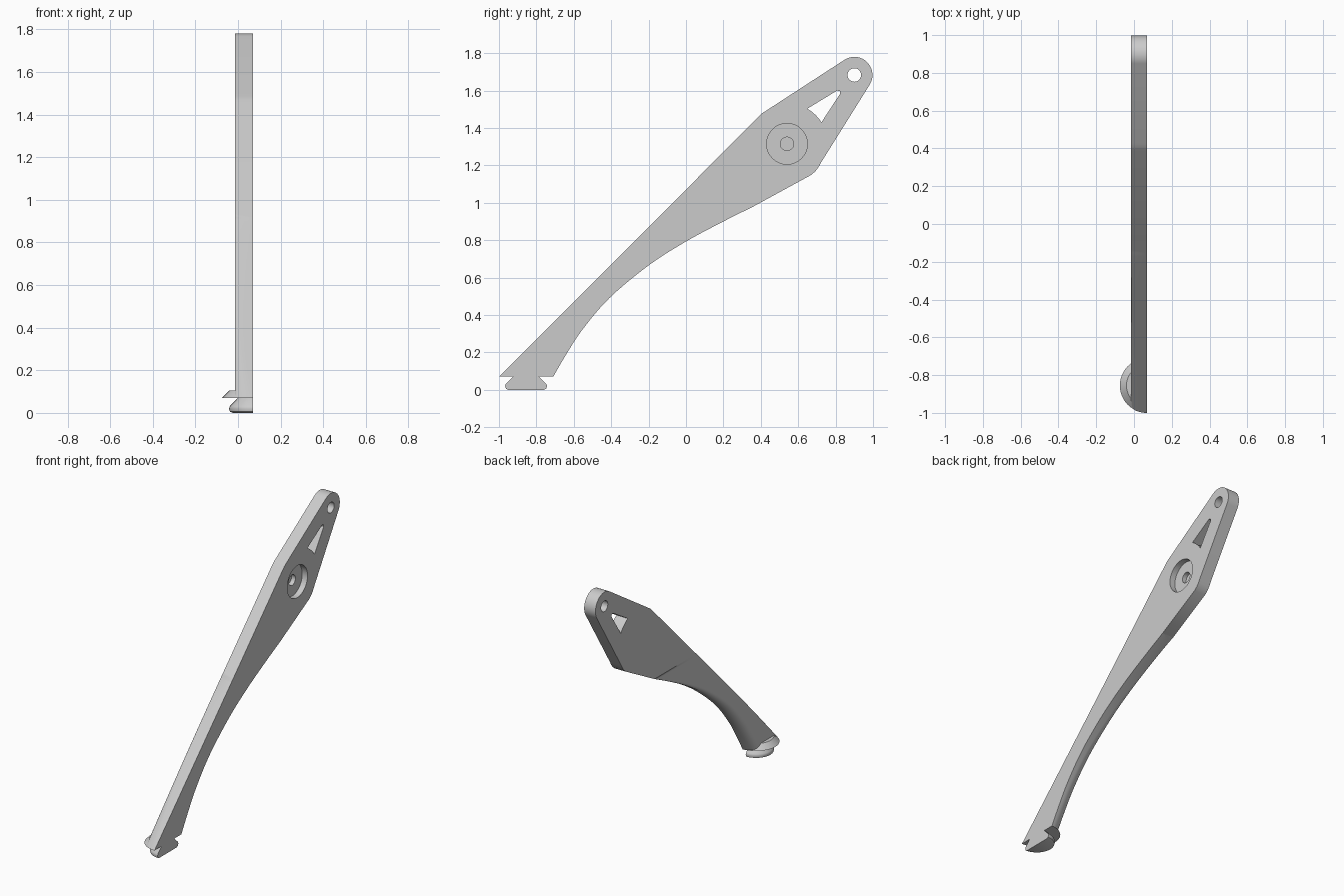
import bpy, bmesh, math
from mathutils import Vector

if "Cube" in bpy.data.objects:
    bpy.data.objects.remove(bpy.data.objects["Cube"])

XL, XR = -0.015, 0.07          # left and right faces of the arm plate

grey = bpy.data.materials.new("plain grey")
grey.diffuse_color = (0.6, 0.6, 0.6, 1)
grey.use_nodes = True
grey.node_tree.nodes["Principled BSDF"].inputs["Base Color"].default_value = grey.diffuse_color


def smooth(ob, angle=35):
    bpy.ops.object.select_all(action='DESELECT')
    bpy.context.view_layer.objects.active = ob
    ob.select_set(True)
    bpy.ops.object.shade_smooth_by_angle(angle=math.radians(angle))


def finish(name, bm):
    bmesh.ops.remove_doubles(bm, verts=bm.verts, dist=1e-5)
    bmesh.ops.recalc_face_normals(bm, faces=bm.faces)
    me = bpy.data.meshes.new(name)
    bm.to_mesh(me)
    bm.free()
    me.materials.append(grey)
    ob = bpy.data.objects.new(name, me)
    bpy.context.collection.objects.link(ob)
    smooth(ob)
    return ob


def prism(name, pts, x0, x1):
    """Extrude a (y, z) outline along x."""
    bm = bmesh.new()
    a = [bm.verts.new((x0, y, z)) for y, z in pts]
    b = [bm.verts.new((x1, y, z)) for y, z in pts]
    bm.faces.new(a)
    bm.faces.new(b[::-1])
    for i in range(len(a)):
        j = (i + 1) % len(a)
        bm.faces.new((a[i], a[j], b[j], b[i]))
    return finish(name, bm)


def arc(cy, cz, r, a0, a1, n):
    return [(cy + r * math.cos(math.radians(a0 + (a1 - a0) * i / n)),
             cz + r * math.sin(math.radians(a0 + (a1 - a0) * i / n)))
            for i in range(n + 1)]


def circle(cy, cz, r, n=48):
    return arc(cy, cz, r, 0, 360, n)[:-1]


def smooth_path(p, n):
    """Catmull-Rom curve through 2D points."""
    p = [Vector(q) for q in p]
    p = [2 * p[0] - p[1]] + p + [2 * p[-1] - p[-2]]
    out = []
    for a, b, c, d in zip(p, p[1:], p[2:], p[3:]):
        for i in range(n):
            t = i / n
            out.append(0.5 * (2 * b + (c - a) * t + (2 * a - 5 * b + 4 * c - d) * t * t
                              + (3 * b - a - 3 * c + d) * t ** 3))
    return out + [p[-2]]


# upper arm: diamond plate with rounded tip
outline = [(-0.09, 0.98), (0.395, 1.468), (0.408, 1.479), (0.425, 1.49)]
outline += arc(0.9, 1.683, 0.097, 121, -31, 20)
outline += [(0.722, 1.215), (0.708, 1.19), (0.692, 1.168), (0.668, 1.148),
            (0.36, 0.98)]
plate = prism("upper_arm", outline, XL, XR)

# cutters: tip hole, triangular window, blind counterbore and pin hole
window = arc(0.54, 1.315, 0.217, 60, 32, 8) + [(0.824, 1.583), (0.822, 1.597), (0.808, 1.6)]
cutters = [
    prism("tip_hole_cutter", circle(0.9, 1.683, 0.036), -0.1, 0.2),
    prism("window_cutter", window, -0.1, 0.2),
    prism("counterbore_cutter", circle(0.54, 1.315, 0.109), 0.03, 0.2),
    prism("pin_hole_cutter", circle(0.54, 1.315, 0.036), 0.0, 0.2),
]
for c in cutters:
    m = plate.modifiers.new(c.name, 'BOOLEAN')
    m.operation = 'DIFFERENCE'
    m.solver = 'EXACT'
    m.object = c
    c.hide_render = True
bpy.context.view_layer.update()
cut = bpy.data.meshes.new_from_object(
    plate.evaluated_get(bpy.context.evaluated_depsgraph_get()))
plate.modifiers.clear()
plate.data = cut
for c in cutters:
    bpy.data.objects.remove(c)
smooth(plate)

# lower arm: horizontal slices, rounded on the left side towards the foot
under = [(-0.71, 0.07), (-0.64, 0.19), (-0.555, 0.32), (-0.41, 0.49),
         (-0.2, 0.665), (0.0, 0.793), (0.2, 0.9), (0.36, 0.98)]
bm = bmesh.new()
rings = []
N = 8
depth = XR - XL
for yb, z in smooth_path(under, 5):
    up = min(max((z - 0.07) / 0.91, 0.0), 1.0)
    k = 1 - up
    yf = -1 + 0.91 * up
    rxf, ryf = depth * k ** 3, 0.04 * k ** 2
    rxb, ryb = depth * k ** 0.8, 0.07 * k ** 0.4
    ring = [(XR, yf)]
    for i in range(N + 1):
        a = math.pi / 2 * i / N
        ring.append((XL + rxf * (1 - math.sin(a)), yf + ryf * (1 - math.cos(a))))
    for i in range(N + 1):
        a = math.pi / 2 * i / N
        ring.append((XL + rxb * (1 - math.cos(a)), yb - ryb * (1 - math.sin(a))))
    ring.append((XR, yb))
    rings.append([bm.verts.new((x, y, z)) for x, y in ring])
for a, b in zip(rings, rings[1:]):
    for i in range(len(a)):
        j = (i + 1) % len(a)
        bm.faces.new((a[i], a[j], b[j], b[i]))
bm.faces.new(rings[0])
finish("lower_arm", bm)

# foot: half-turned grooved plug with a tapered collar
prof = [(0, 0), (0.095, 0), (0.108, 0.006), (0.112, 0.02), (0.108, 0.032),
        (0.07, 0.07), (0.145, 0.07), (0.11, 0.105), (0, 0.105)]
bm = bmesh.new()
S = 32
cols = []
for i in range(S + 1):
    a = math.pi * i / S
    cols.append([bm.verts.new((XR - r * math.sin(a), -0.855 + r * math.cos(a), z))
                 for r, z in prof])
for a, b in zip(cols, cols[1:]):
    for k in range(len(prof) - 1):
        quad = [a[k], a[k + 1], b[k + 1], b[k]]
        if k == 0:
            quad = [a[0], a[1], b[1]]
        elif k == len(prof) - 2:
            quad = [a[k], a[k + 1], b[k]]
        bm.faces.new(quad)
bmesh.ops.remove_doubles(bm, verts=bm.verts, dist=1e-5)
bmesh.ops.holes_fill(bm, edges=[e for e in bm.edges if e.is_boundary], sides=0)
finish("foot", bm)
